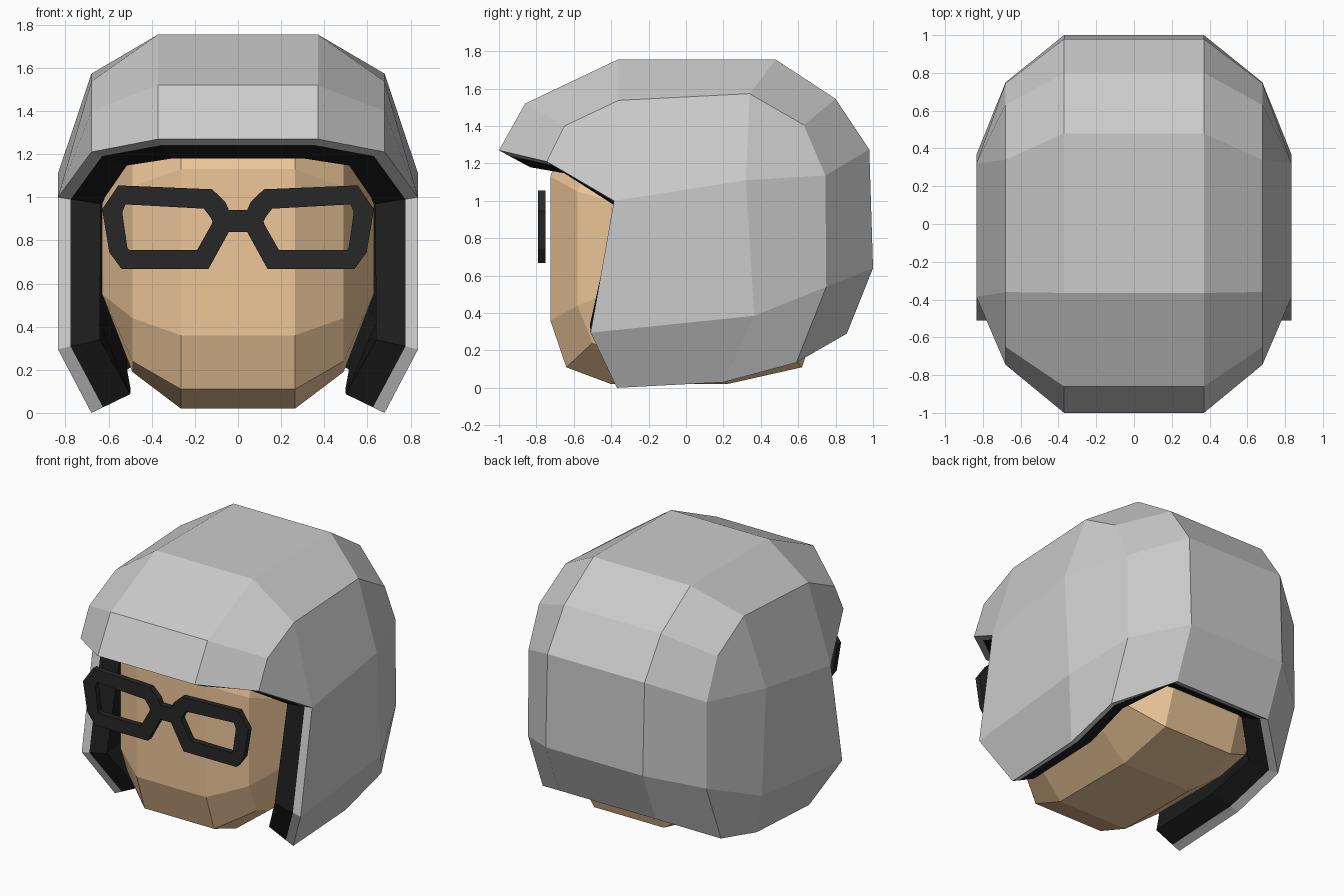
import bpy, bmesh

if "Cube" in bpy.data.objects:
    bpy.data.objects.remove(bpy.data.objects["Cube"])


def material(name, rgb):
    m = bpy.data.materials.new(name)
    m.diffuse_color = (*rgb, 1)
    m.use_nodes = True
    m.node_tree.nodes["Principled BSDF"].inputs["Base Color"].default_value = m.diffuse_color
    return m


def finish(bm, name, mat=None):
    bmesh.ops.recalc_face_normals(bm, faces=bm.faces)
    me = bpy.data.meshes.new(name)
    bm.to_mesh(me)
    bm.free()
    ob = bpy.data.objects.new(name, me)
    bpy.context.collection.objects.link(ob)
    if mat:
        me.materials.append(mat)
    return ob


def solidify(ob, thickness, offset):
    mod = ob.modifiers.new("thickness", 'SOLIDIFY')
    mod.thickness, mod.offset = thickness, offset


def rounded_block(name, xs, center, mid, side, mat=None):
    """Rounded 3x3x3 block from side-view (y, z) rings at x = xs[0], xs[1]
    and four side points at xs[2]; rings run front > top > back > bottom.
    Shorter rings leave the front and bottom open."""
    bm = bmesh.new()
    rings = {}
    for s in (-1, 1):
        for k, pts in enumerate((center, mid, side)):
            for i, (y, z) in enumerate(pts):
                rings[s, k, i] = bm.verts.new((s * xs[k], y, z))

    def face(*keys):
        if all(key in rings for key in keys):
            bm.faces.new([rings[key] for key in keys])

    for i in range(12):
        j = (i + 1) % 12
        face((-1, 0, i), (1, 0, i), (1, 0, j), (-1, 0, j))
        for s in (-1, 1):
            face((s, 0, i), (s, 1, i), (s, 1, j), (s, 0, j))
    for s in (-1, 1):
        face(*[(s, 2, q) for q in range(4)])
        for q in range(4):
            a, r, n = 3 * q, (3 * q + 2) % 12, (q + 1) % 4
            face((s, 2, q), (s, 1, r), (s, 1, a + 1), (s, 1, a))       # corner
            face((s, 2, q), (s, 2, n), (s, 1, (r + 1) % 12), (s, 1, r))  # edge
    return finish(bm, name, mat)


black = material("black", (0.012, 0.012, 0.012))
skin = material("skin", (0.85, 0.57, 0.32))

# Helmet: grey outer shell and thick black liner following it inside
helmet = (
    (0.37, 0.68, 0.835),
    [(-1, 1.27), (-.86, 1.52), (-.365, 1.755), (.48, 1.755), (.80, 1.545),
     (.98, 1.275), (1, .64), (.86, .29)],
    [(-.745, 1.21), (-.65, 1.40), (-.36, 1.537), (.34, 1.573), (.63, 1.405),
     (.745, 1.135), (.75, .54), (.59, .135), (.2, .03), (-.37, 0)],
    [(-.385, 1.0), (.32, 1.11), (.365, .385), (-.51, .295)],
)
shell = rounded_block("helmet_shell", *helmet)
solidify(shell, 0.06, -1)
liner = rounded_block("helmet_liner", *helmet, black)
inset = liner.modifiers.new("inset", 'DISPLACE')
inset.strength, inset.mid_level = -0.06, 0
solidify(liner, 0.14, -1)

# Head
rounded_block(
    "head", (0.265, 0.49, 0.63),
    [(-.725, 1.13), (-.64, 1.37), (-.4, 1.47), (.4, 1.47), (.64, 1.37), (.725, 1.13),
     (.725, .42), (.62, .11), (.22, .02), (-.40, .02), (-.64, .11), (-.725, .36)],
    [(-.58, 1.05), (-.5, 1.24), (-.33, 1.32), (.33, 1.32), (.5, 1.24), (.58, 1.05),
     (.58, .45), (.5, .24), (.25, .19), (-.35, .19), (-.5, .24), (-.58, .44)],
    [(-.3, .97), (.3, .97), (.3, .55), (-.3, .55)], skin)

# Glasses: two mirrored rims and a bridge, given thickness
outer = [(.555, 1.055), (.12, 1.037), (.06, .98), (.042, .94), (.042, .84),
         (.137, .667), (.54, .667), (.597, .745), (.63, .945)]
inner = [(.522, .967), (.158, .947), (.13, .91), (.118, .888), (.125, .87),
         (.19, .755), (.505, .755), (.513, .765), (.537, .93)]
bm = bmesh.new()
loops = {}
for s in (-1, 1):
    o, n = ([bm.verts.new((s * x, -0.77, z)) for x, z in pts] for pts in (outer, inner))
    loops[s] = o
    for i in range(len(o)):
        bm.faces.new((o[i - 1], o[i], n[i], n[i - 1]))
bm.faces.new((loops[-1][3], loops[1][3], loops[1][4], loops[-1][4]))
glasses = finish(bm, "glasses", material("frame_black", (0.02, 0.02, 0.02)))
solidify(glasses, 0.04, 0)
